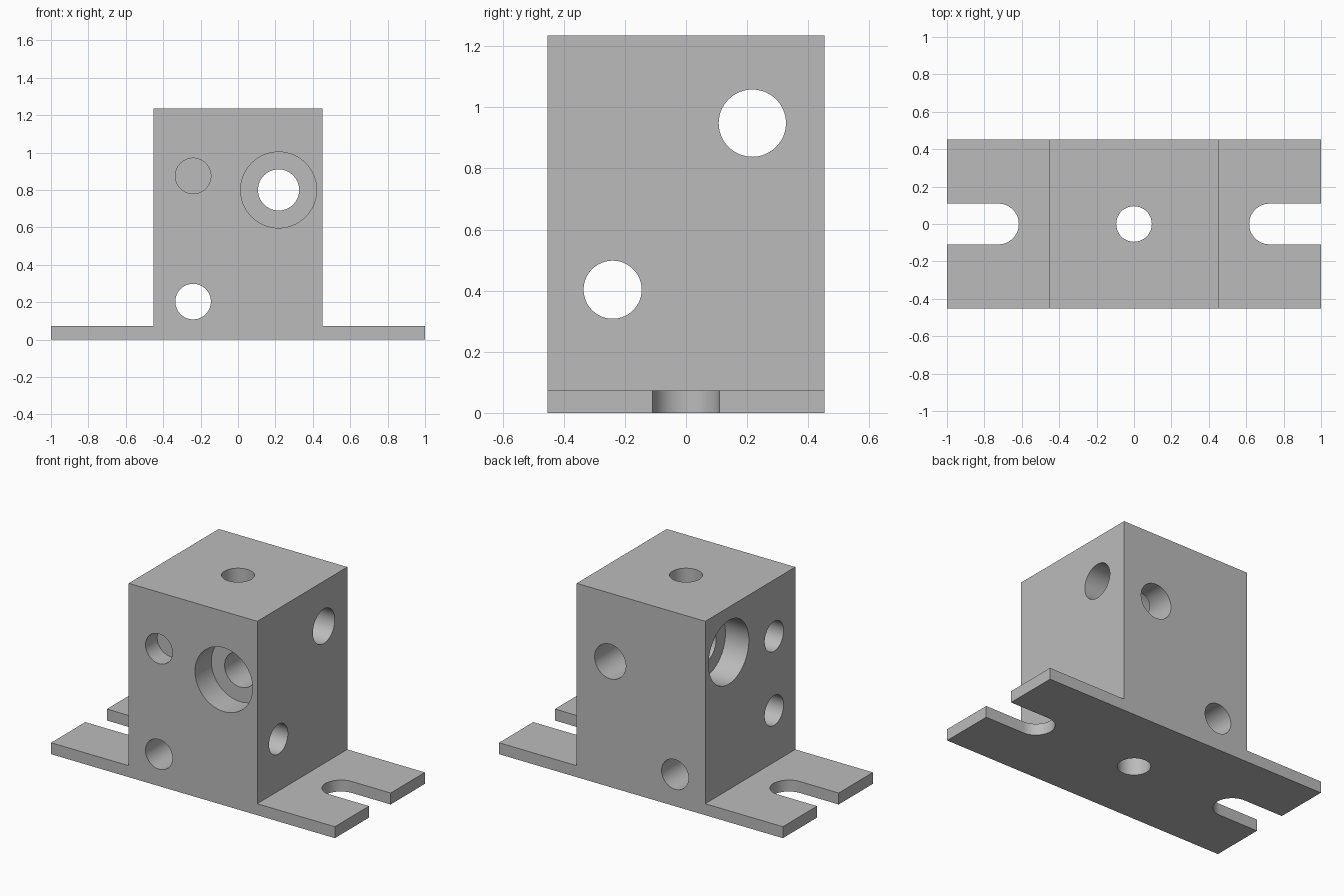
import bpy, bmesh, math
from mathutils import Vector, Matrix

cube = bpy.data.objects.get("Cube")
if cube:
    bpy.data.objects.remove(cube, do_unlink=True)

HALF, TOP, PLATE = 0.453, 1.235, 0.073   # block half width, height, flange thickness
SIDE, FAR = 0.217, -0.24                 # hole offsets from the block centre
BIG, SMALL, BORE = 0.11, 0.095, 0.203    # hole radii
BORE_DEPTH, BLIND_DEPTH = 0.165, 0.118

metal = bpy.data.materials.new("grey_metal")
metal.use_nodes = True
grey = (0.5, 0.5, 0.5, 1)
metal.diffuse_color = grey
metal.node_tree.nodes["Principled BSDF"].inputs["Base Color"].default_value = grey


def prism(name, points, move):
    """Solid swept from a flat loop of points along the vector move."""
    bm = bmesh.new()
    face = bm.faces.new([bm.verts.new(p) for p in points])
    new = bmesh.ops.extrude_face_region(bm, geom=[face])["geom"]
    verts = [v for v in new if isinstance(v, bmesh.types.BMVert)]
    bmesh.ops.translate(bm, verts=verts, vec=move)
    bmesh.ops.recalc_face_normals(bm, faces=bm.faces)
    mesh = bpy.data.meshes.new(name)
    bm.to_mesh(mesh)
    bm.free()
    mesh.materials.append(metal)
    obj = bpy.data.objects.new(name, mesh)
    bpy.context.collection.objects.link(obj)
    return obj


def cylinder(start, end, radius, sides=64):
    """Round cutter between two points."""
    start, end = Vector(start), Vector(end)
    turn = (end - start).to_track_quat("Z", "Y")
    ring = [start + turn @ Vector((radius * math.cos(a), radius * math.sin(a), 0))
            for a in (math.tau * i / sides for i in range(sides))]
    return prism("hole_cutter", ring, end - start)


def slot(side):
    """Open-ended slot cutter for one flange."""
    r, centre, n = 0.109, 0.725, 32
    pts = [(side * (centre - r * math.sin(math.pi * i / n)),
            r * math.cos(math.pi * i / n), -0.1) for i in range(n + 1)]
    pts += [(side * 1.2, -r, -0.1), (side * 1.2, r, -0.1)]
    return prism("slot_cutter", pts, Vector((0, 0, 0.3)))


# Block with two flanges, from one stepped profile
right_half = [(1, 0), (1, PLATE), (HALF, PLATE), (HALF, TOP)]
outline = right_half + [(-x, z) for x, z in reversed(right_half)]
body = prism("mounting_block", [(x, -HALF, z) for x, z in outline],
             Vector((0, 2 * HALF, 0)))

OUT = HALF + 0.1
cutters = [slot(1), slot(-1)]
# Vertical hole
cutters.append(cylinder((0, 0, -0.1), (0, 0, TOP + 0.1), SMALL))
# Through holes, front to back and side to side
for offset, z_front, z_side, radius in ((SIDE, 0.8, 0.948, BIG), (FAR, 0.203, 0.403, SMALL)):
    cutters.append(cylinder((offset, -OUT, z_front), (offset, OUT, z_front), radius))
    cutters.append(cylinder((-OUT, offset, z_side), (OUT, offset, z_side), radius))
# Counterbores and blind holes on the front and the -x side
for offset, z_front, z_side, radius, depth in (
        (SIDE, 0.8, 0.948, BORE, BORE_DEPTH),
        (FAR, 0.875, 0.875, SMALL, BLIND_DEPTH)):
    floor = -HALF + depth
    cutters.append(cylinder((offset, -OUT, z_front), (offset, floor, z_front), radius))
    cutters.append(cylinder((-OUT, offset, z_side), (floor, offset, z_side), radius))

# Cut everything out, then drop the cutters
bpy.context.view_layer.objects.active = body
for obj in bpy.context.selected_objects:
    obj.select_set(False)
body.select_set(True)
for cutter in cutters:
    mod = body.modifiers.new("cut", "BOOLEAN")
    mod.operation = "DIFFERENCE"
    mod.solver = "EXACT"
    mod.object = cutter
    bpy.ops.object.modifier_apply(modifier=mod.name)
    bpy.data.objects.remove(cutter, do_unlink=True)

bpy.ops.object.shade_smooth_by_angle(angle=math.radians(30))
